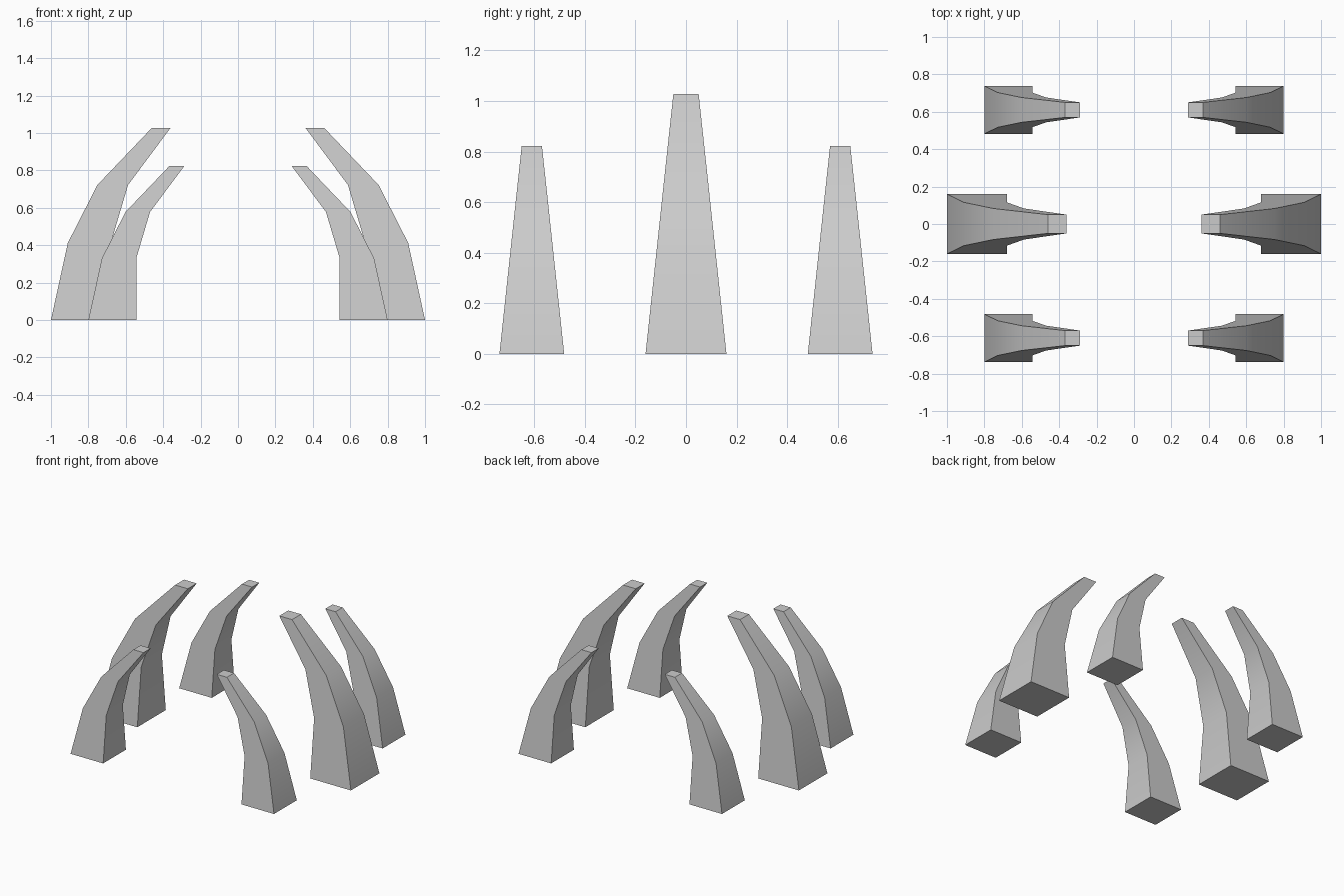
import bpy, bmesh, math

if "Cube" in bpy.data.objects:
    bpy.data.objects.remove(bpy.data.objects["Cube"])

# Rib rings: (height, inner x, outer x, half depth)
RINGS = [(0.0, 0.68, 1.0, 0.16),
         (0.412, 0.68, 0.91, 0.116),
         (0.722, 0.588, 0.752, 0.083),
         (1.028, 0.36, 0.46, 0.05)]


def make_rib(name, side, y, scale):
    """Tapered rib curving in toward the centre; side is -1 or 1."""
    bm = bmesh.new()
    rings = []
    for z, inner, outer, d in RINGS:
        corners = [(inner, -d), (outer, -d), (outer, d), (inner, d)]
        rings.append([bm.verts.new((side * cx * scale, y + cy * scale, z * scale))
                      for cx, cy in corners])
    for a, b in zip(rings, rings[1:]):
        for i in range(4):
            j = (i + 1) % 4
            bm.faces.new((a[i], a[j], b[j], b[i]))
    bm.faces.new(rings[0])
    bm.faces.new(rings[-1])
    bmesh.ops.recalc_face_normals(bm, faces=bm.faces)
    mesh = bpy.data.meshes.new(name)
    bm.to_mesh(mesh)
    bm.free()
    obj = bpy.data.objects.new(name, mesh)
    bpy.context.collection.objects.link(obj)
    # Soft bends along the rib, crisp corners
    bpy.ops.object.select_all(action='DESELECT')
    obj.select_set(True)
    bpy.context.view_layer.objects.active = obj
    bpy.ops.object.shade_smooth_by_angle(angle=math.radians(30))


# Large middle pair, with smaller pairs in front and behind
for side, label in ((-1, "left"), (1, "right")):
    make_rib(f"middle_rib_{label}", side, 0.0, 1.0)
    make_rib(f"front_rib_{label}", side, -0.61, 0.8)
    make_rib(f"back_rib_{label}", side, 0.61, 0.8)
